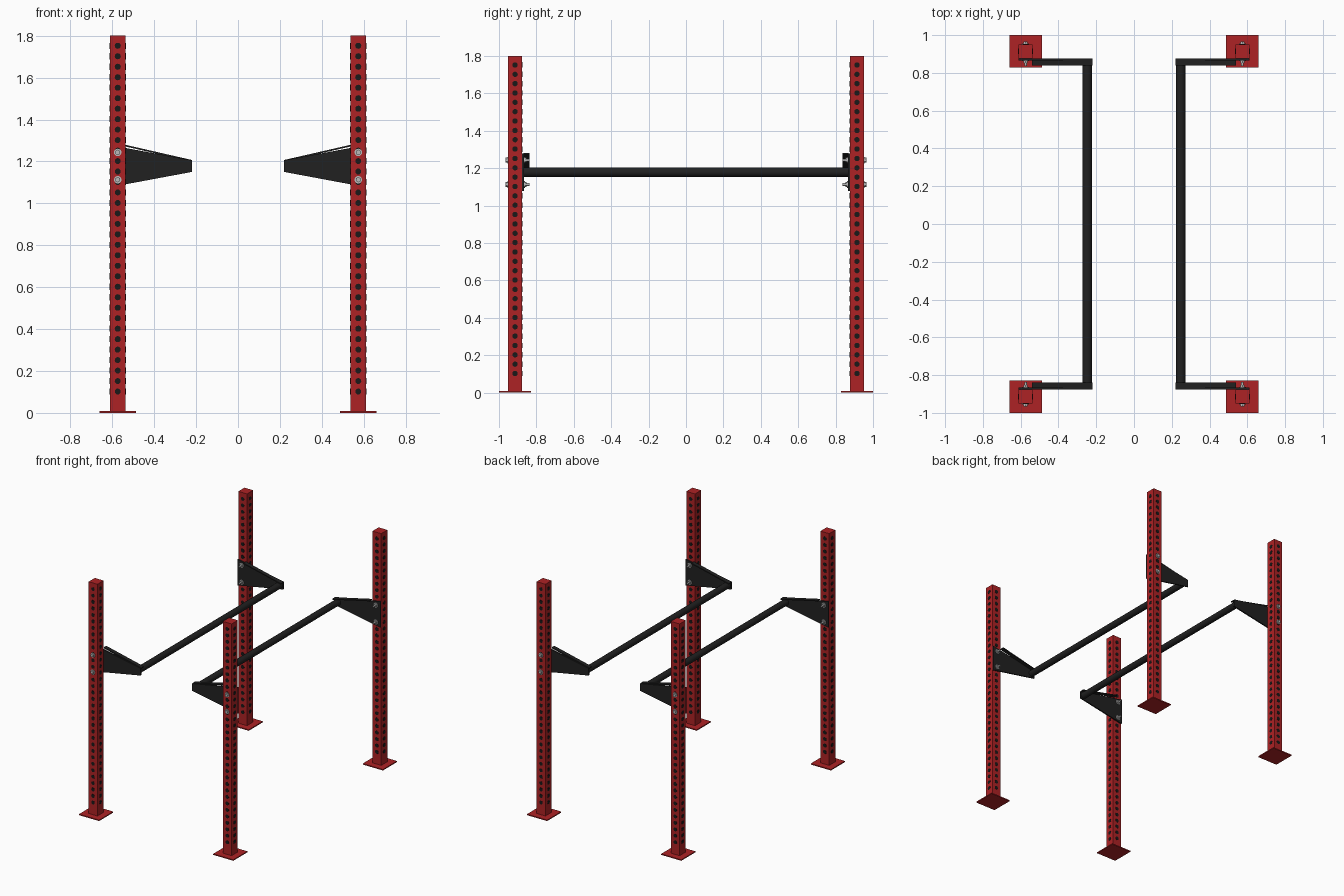
import bpy, bmesh, math
from mathutils import Matrix, Vector

cube = bpy.data.objects.get("Cube")
if cube:
    bpy.data.objects.remove(cube, do_unlink=True)


def material(name, rgb, rough=0.5):
    m = bpy.data.materials.new(name)
    m.use_nodes = True
    col = (*rgb, 1.0)
    m.diffuse_color = col
    bsdf = m.node_tree.nodes["Principled BSDF"]
    bsdf.inputs["Base Color"].default_value = col
    bsdf.inputs["Roughness"].default_value = rough
    return m


RED = material("red_paint", (0.42, 0.016, 0.018))
BLACK = material("black_steel", (0.015, 0.015, 0.015))
DARK = material("hole_black", (0.009, 0.009, 0.009))
SILVER = material("bolt_silver", (0.5, 0.5, 0.5))

PX, PY = 0.574, 0.914      # post centre
HALF = 0.0375              # half post width
HEIGHT = 1.8
PLATE_IN = 0.866           # inner face of the bracket plate
BAR_X, BAR_Z = 0.248, 1.178


def finish(name, bm, mat, mirror=(True, True), smooth=False):
    """Turn a bmesh into an object mirrored to the other corners."""
    bmesh.ops.recalc_face_normals(bm, faces=bm.faces)
    me = bpy.data.meshes.new(name)
    bm.to_mesh(me)
    bm.free()
    me.materials.append(mat)
    ob = bpy.data.objects.new(name, me)
    bpy.context.collection.objects.link(ob)
    mod = ob.modifiers.new("mirror", 'MIRROR')
    mod.use_axis = (mirror[0], mirror[1], False)
    mod.use_mirror_merge = False
    if smooth:
        bpy.ops.object.select_all(action='DESELECT')
        ob.select_set(True)
        bpy.context.view_layer.objects.active = ob
        bpy.ops.object.shade_smooth_by_angle(angle=math.radians(40))
    return ob


def box(bm, centre, size):
    mat = Matrix.Translation(centre) @ Matrix.Diagonal((*size, 1))
    bmesh.ops.create_cube(bm, size=1, matrix=mat)


def rod(bm, centre, radius, length, axis, sides):
    """Capped cylinder along the x or y axis."""
    turn = Matrix.Rotation(math.pi / 2, 4, 'Y' if axis == 'x' else 'X')
    bmesh.ops.create_cone(bm, cap_ends=True, segments=sides, radius1=radius,
                          radius2=radius, depth=length,
                          matrix=Matrix.Translation(centre) @ turn)


def extrude_profile(bm, points, y0, y1):
    """Extrude an x-z outline between two y values."""
    face = bm.faces.new([bm.verts.new((x, y0, z)) for x, z in points])
    res = bmesh.ops.extrude_face_region(bm, geom=[face])
    verts = [g for g in res["geom"] if isinstance(g, bmesh.types.BMVert)]
    bmesh.ops.translate(bm, verts=verts, vec=Vector((0, y1 - y0, 0)))


# Upright posts
bm = bmesh.new()
box(bm, (PX, PY, HEIGHT / 2), (2 * HALF, 2 * HALF, HEIGHT))
finish("upright_post", bm, RED)

# Square floor plates
bm = bmesh.new()
box(bm, (PX, PY, 0.004), (0.172, 0.172, 0.008))
finish("floor_plate", bm, RED)

# Rows of adjustment holes on all four faces
bm = bmesh.new()
for i in range(34):
    z = 0.102 + 0.05 * i
    for axis in "xy":
        rod(bm, (PX, PY, z), 0.0145, 2 * HALF + 0.003, axis, 12)
finish("adjustment_holes", bm, DARK)

# Tapered bracket plates on the inner faces of the posts
outer, tip = PX + HALF, 0.22
bm = bmesh.new()
extrude_profile(bm, [(outer, 1.077), (outer, 1.278), (tip, 1.206), (tip, 1.15)],
                PLATE_IN, PY - HALF)
finish("bracket_plate", bm, BLACK)

# Sloping flange along the top of each bracket
bm = bmesh.new()
extrude_profile(bm, [(0.54, 1.272), (0.54, 1.28), (tip, 1.207), (tip, 1.199)],
                0.838, PLATE_IN + 0.002)
finish("bracket_flange", bm, BLACK)

# Long round bars joining front and back brackets
bm = bmesh.new()
rod(bm, (BAR_X, 0, BAR_Z), 0.0245, 2 * PLATE_IN, 'y', 24)
finish("long_bar", bm, BLACK, mirror=(True, False), smooth=True)

# Bolts with washers, heads and nuts, clamping bracket to post
bm = bmesh.new()
out_face = PY + HALF
for z in (1.243, 1.113):
    rod(bm, (PX, out_face + 0.002, z), 0.018, 0.004, 'y', 20)
    rod(bm, (PX, out_face + 0.008, z), 0.013, 0.012, 'y', 6)
    rod(bm, (PX, PLATE_IN - 0.002, z), 0.018, 0.004, 'y', 20)
    rod(bm, (PX, PLATE_IN - 0.008, z), 0.013, 0.012, 'y', 6)
    rod(bm, (PX, PLATE_IN - 0.015, z), 0.007, 0.03, 'y', 12)
finish("bracket_bolts", bm, SILVER)
